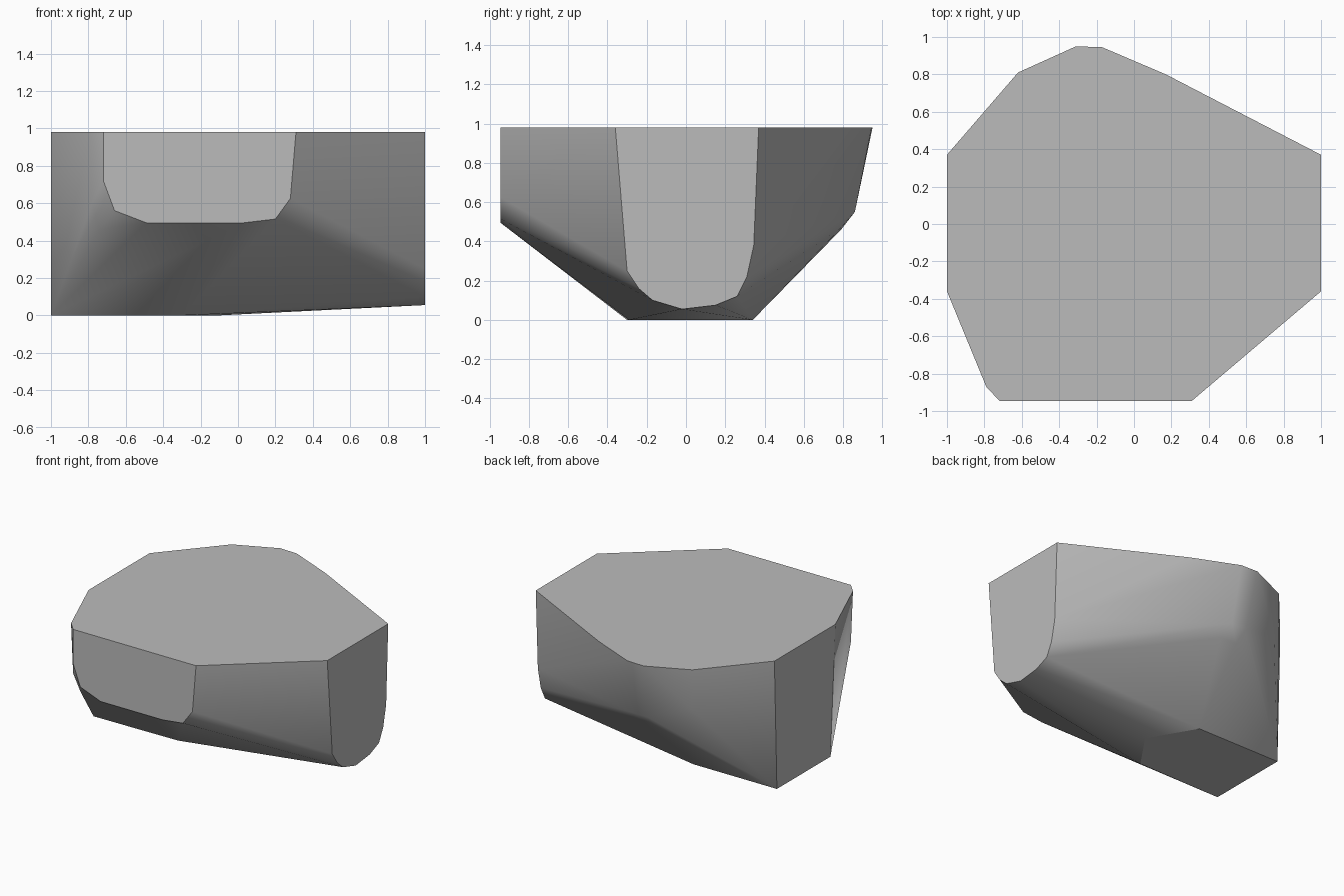
import bpy
import bmesh

default_cube = bpy.data.objects.get("Cube")
if default_cube:
    bpy.data.objects.remove(default_cube, do_unlink=True)

TOP = 0.98
FRONT = -0.945


def make_material(name, colour):
    """Plain matte material with a single colour."""
    material = bpy.data.materials.new(name)
    material.use_nodes = True
    material.diffuse_color = colour
    shader = material.node_tree.nodes["Principled BSDF"]
    shader.inputs["Base Color"].default_value = colour
    shader.inputs["Roughness"].default_value = 0.8
    return material


# Flat top outline (x, y)
top_outline = [
    (-1, -.36), (-.79, -.87), (-.72, FRONT), (.31, FRONT), (1, -.36),
    (1, .37), (.17, .8), (-.17, .945), (-.31, .95), (-.62, .81), (-1, .37),
]

# Rounded end facing +x (y, z)
left_end = [
    (-.3, .25), (-.24, .16), (-.17, .1), (-.02, .055),
    (.15, .075), (.26, .12), (.31, .22), (.345, .38),
]

# Flat front panel below its top edge (x, z)
front_panel = [
    (-.72, .72), (-.66, .56), (-.49, .495),
    (.03, .495), (.2, .515), (.28, .625),
]

# Flat underside (x, y)
underside = [(-1, -.3), (-.3, -.29), (-.1, 0), (-.3, .34), (-1, .34)]

# Rounded lower shoulders at the back and the front right corner
shoulders = [
    (-.28, .86, .55), (-.16, .86, .55), (-.25, .79, .46), (-.12, .78, .46),
    (-.6, .78, .66), (-.55, .71, .5), (-.78, -.86, .6), (-.74, -.83, .46),
]

points = [(x, y, TOP) for x, y in top_outline]
points += [(1, y, z) for y, z in left_end]
points += [(x, FRONT, z) for x, z in front_panel]
points += [(x, y, 0) for x, y in underside]
points += shoulders

# Wrap the outlines in one convex block
bm = bmesh.new()
for point in points:
    bm.verts.new(point)
hull = bmesh.ops.convex_hull(bm, input=bm.verts[:])
unused = {item for item in hull["geom_interior"] + hull["geom_unused"]
          if isinstance(item, bmesh.types.BMVert)}
bmesh.ops.delete(bm, geom=list(unused), context='VERTS')
bmesh.ops.dissolve_limit(bm, angle_limit=0.005, verts=bm.verts[:], edges=bm.edges[:])
bmesh.ops.recalc_face_normals(bm, faces=bm.faces[:])

# Cut faces stay flat with sharp borders, the worn surface between is smooth
for face in bm.faces:
    face.normal_update()
    is_cut = max(abs(part) for part in face.normal) > 0.9999
    face.smooth = not is_cut
    if is_cut:
        for edge in face.edges:
            edge.smooth = False

mesh = bpy.data.meshes.new("stone_block")
bm.to_mesh(mesh)
bm.free()
mesh.materials.append(make_material("stone grey", (0.5, 0.5, 0.5, 1)))
block = bpy.data.objects.new("stone_block", mesh)
bpy.context.collection.objects.link(block)
